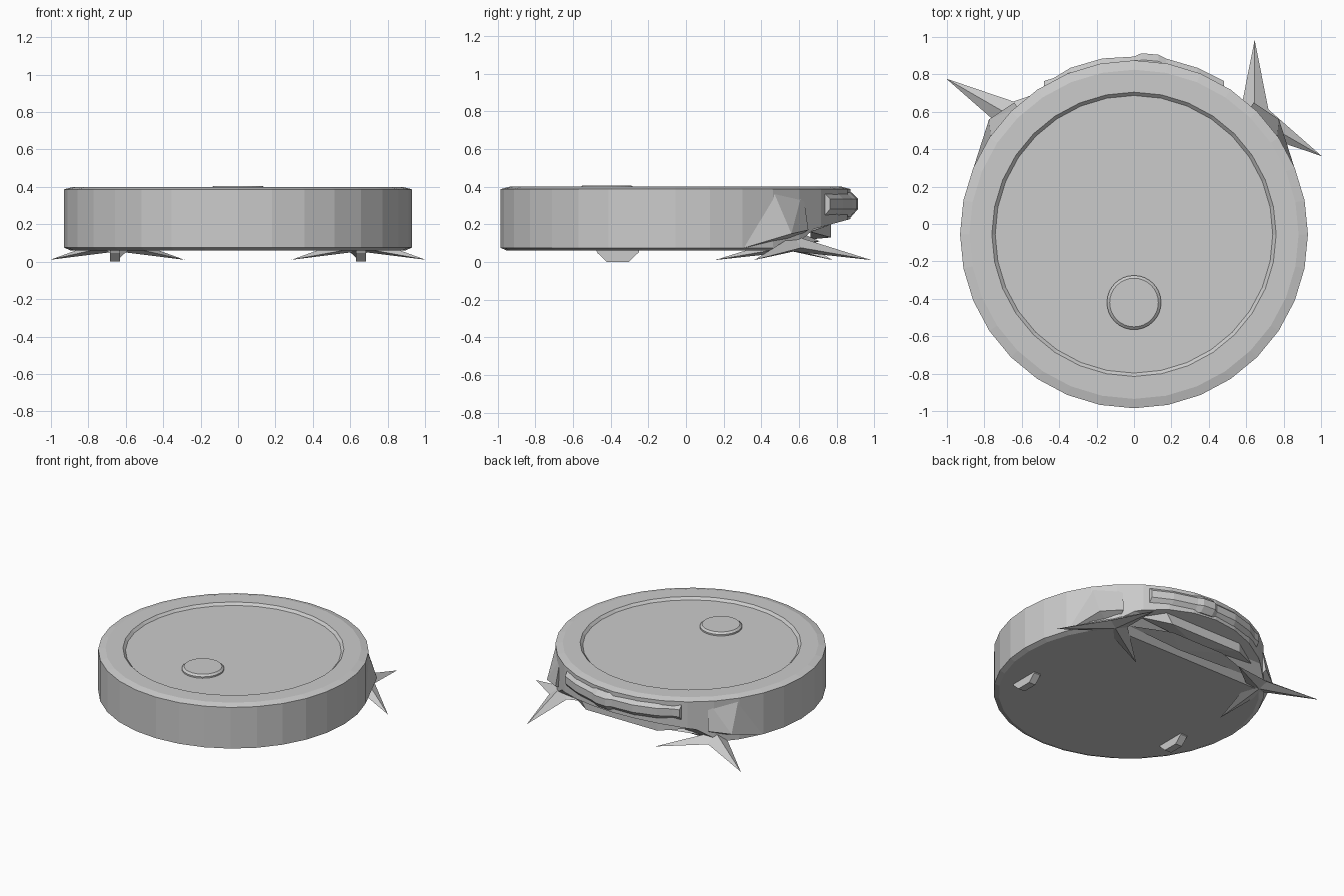
import bpy, bmesh, math
from mathutils import Vector

if "Cube" in bpy.data.objects:
    bpy.data.objects.remove(bpy.data.objects["Cube"])

CY = -0.055  # body centre in y
grey = bpy.data.materials.new("light grey plastic")
grey.diffuse_color = (0.6, 0.6, 0.6, 1)
grey.use_nodes = True
grey.node_tree.nodes["Principled BSDF"].inputs["Base Color"].default_value = grey.diffuse_color


def make(name, bm):
    bmesh.ops.recalc_face_normals(bm, faces=bm.faces[:])
    me = bpy.data.meshes.new(name)
    bm.to_mesh(me)
    bm.free()
    ob = bpy.data.objects.new(name, me)
    bpy.context.collection.objects.link(ob)
    me.materials.append(grey)
    return ob


def skin(name, rings):
    """Join closed rings of equal length and cap both ends."""
    bm = bmesh.new()
    vs = [[bm.verts.new(p) for p in r] for r in rings]
    n = len(vs[0])
    for a, b in zip(vs, vs[1:]):
        for i in range(n):
            j = (i + 1) % n
            bm.faces.new((a[i], a[j], b[j], b[i]))
    bm.faces.new(vs[0])
    bm.faces.new(vs[-1])
    return make(name, bm)


def lathe(name, profile, cx, cy, n):
    return skin(name, [[(cx + r * math.cos(2 * math.pi * i / n),
                         cy + r * math.sin(2 * math.pi * i / n), z)
                        for i in range(n)] for r, z in profile])


def hull(name, points):
    bm = bmesh.new()
    for p in points:
        bm.verts.new(p)
    bmesh.ops.convex_hull(bm, input=bm.verts[:])
    return make(name, bm)


# Round body with chamfered rims and a shallow recessed lid
body = lathe("body", [(0.895, 0.06), (0.93, 0.075), (0.93, 0.387), (0.88, 0.4),
                      (0.76, 0.4), (0.742, 0.382)], 0, CY, 32)

# Undercut below the back edge
wedge = [(0.54, 0.0), (0.55, 0.06), (0.68, 0.175), (0.9, 0.235), (1.1, 0.25), (1.1, 0.0)]
cutter = skin("undercut_cutter", [[(x, y, z) for y, z in wedge] for x in (-0.66, 0.66)])
cutter.hide_render = True
cutter.hide_viewport = True
cutter.display_type = 'WIRE'
cut = body.modifiers.new("undercut", 'BOOLEAN')
cut.operation = 'DIFFERENCE'
cut.solver = 'EXACT'
cut.object = cutter
bpy.context.view_layer.objects.active = body
body.select_set(True)
bpy.ops.object.modifier_apply(modifier=cut.name)
bpy.data.objects.remove(cutter)

# Round button on the lid
lathe("button", [(0.145, 0.375), (0.145, 0.393), (0.13, 0.406)], 0, -0.42, 32)

# Bumper strip wrapped around the back
stations = [(-0.48, 0.765), (-0.43, 0.78), (-0.34, 0.835), (-0.17, 0.885), (0, 0.895),
            (0.04, 0.913), (0.13, 0.905), (0.17, 0.885), (0.34, 0.835), (0.43, 0.79),
            (0.48, 0.765)]
section = [(-0.12, 0.37), (-0.035, 0.37), (0, 0.335), (0, 0.28), (-0.035, 0.24), (-0.12, 0.24)]
skin("bumper", [[(x, y + dy, z) for dy, z in section] for x, y in stations])

# Faceted slats hanging inside the undercut
hull("upper_slat", [(-0.5, 0.66, 0.16), (0.5, 0.66, 0.16), (-0.3, 0.77, 0.2), (0.35, 0.77, 0.2),
                    (-0.3, 0.77, 0.13), (0.3, 0.77, 0.13), (0, 0.66, 0.12), (0, 0.66, 0.2)])
hull("lower_slat", [(-0.55, 0.6, 0.1), (0.55, 0.6, 0.1), (-0.2, 0.71, 0.11), (0.25, 0.71, 0.11),
                    (0.1, 0.6, 0.075), (0, 0.62, 0.15)])

for s, side in ((-1, "left"), (1, "right")):
    # Flared guard over the side brush
    hull(side + "_brush_guard", [(s * x, y, z) for x, y, z in (
        (0.765, 0.46, 0.385), (0.855, 0.31, 0.075), (0.775, 0.56, 0.15), (0.64, 0.65, 0.17),
        (0.62, 0.62, 0.38), (0.6, 0.35, 0.08), (0.6, 0.5, 0.08))])

    # Three-pointed side brush
    cx, cy, start = s * 0.645, 0.57, (90 if s > 0 else 150)
    bm = bmesh.new()
    rim = []
    for i in range(6):
        a = math.radians(start + 60 * i)
        r, z = (0.415, 0.01) if i % 2 == 0 else (0.085, 0.075)
        rim.append(bm.verts.new((cx + r * math.cos(a), cy + r * math.sin(a), z)))
    top = bm.verts.new((cx, cy, 0.14))
    low = bm.verts.new((cx, cy, 0.055))
    for i in range(6):
        bm.faces.new((rim[i], rim[(i + 1) % 6], top))
        bm.faces.new((rim[(i + 1) % 6], rim[i], low))
    make(side + "_brush", bm)

    # Tapered wheel under the front
    wheel = [(-0.48, 0.07), (-0.47, 0.05), (-0.42, 0.003), (-0.305, 0.003), (-0.25, 0.055), (-0.25, 0.07)]
    skin(side + "_wheel", [[(s * x, y, max(z - 0.003, 0)) for y, z in wheel] for x in (0.63, 0.685)])
